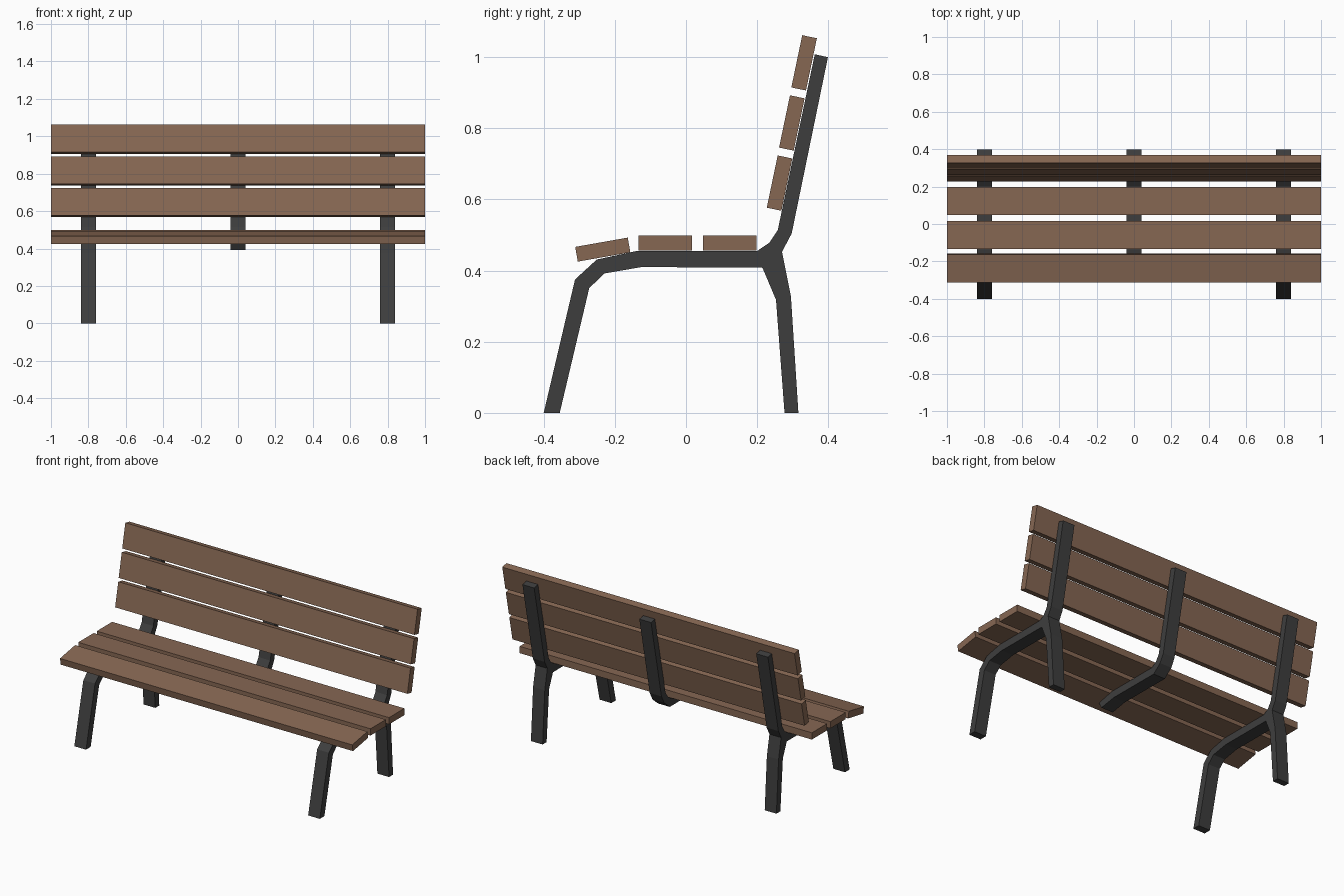
import bpy, bmesh
from math import radians

if "Cube" in bpy.data.objects:
    bpy.data.objects.remove(bpy.data.objects["Cube"])


def material(name, color):
    m = bpy.data.materials.new(name)
    m.diffuse_color = color
    m.use_nodes = True
    m.node_tree.nodes["Principled BSDF"].inputs["Base Color"].default_value = m.diffuse_color
    return m


wood = material("wood", (0.24, 0.136, 0.086, 1))
iron = material("iron", (0.048, 0.048, 0.048, 1))


def finish(name, bm, mat):
    bmesh.ops.recalc_face_normals(bm, faces=bm.faces)
    me = bpy.data.meshes.new(name)
    bm.to_mesh(me)
    bm.free()
    me.materials.append(mat)
    ob = bpy.data.objects.new(name, me)
    bpy.context.collection.objects.link(ob)
    return ob


def bracket(name, outline, x, width=0.08):
    """Extrude a (y, z) side outline along x."""
    bm = bmesh.new()
    face = bm.faces.new([bm.verts.new((x - width / 2, y, z)) for y, z in outline])
    ext = bmesh.ops.extrude_face_region(bm, geom=[face])
    verts = [v for v in ext["geom"] if isinstance(v, bmesh.types.BMVert)]
    bmesh.ops.translate(bm, verts=verts, vec=(width, 0, 0))
    return finish(name, bm, iron)


def slat(name, y, z, tilt):
    """Full-length board, tilted about x."""
    bm = bmesh.new()
    bmesh.ops.create_cube(bm, size=1)
    bmesh.ops.scale(bm, verts=bm.verts, vec=(2, 0.15, 0.042))
    ob = finish(name, bm, wood)
    ob.location = (0, y, z)
    ob.rotation_euler.x = radians(tilt)


# Side outline pieces shared by the end frames and the middle bracket
upper = [(-0.251, 0.431), (-0.139, 0.455), (0.2, 0.455), (0.235, 0.479),
         (0.258, 0.514), (0.362, 1.008), (0.399, 1.0), (0.297, 0.504), (0.27, 0.453)]
under = [(0.215, 0.408), (-0.125, 0.41), (-0.229, 0.392)]
rear_leg = [(0.295, 0.327), (0.316, 0), (0.277, 0), (0.253, 0.318)]
front_leg = [(-0.272, 0.351), (-0.355, 0), (-0.4, 0), (-0.312, 0.375)]

# End frames with legs, and the legless middle bracket
for side, x in (("left", -0.8), ("right", 0.8)):
    bracket(side + "_frame", upper + rear_leg + under + front_leg, x)
bracket("middle_bracket", upper + under, 0)

# Seat boards
slat("seat_slat_front", -0.234, 0.459, 10)
slat("seat_slat_middle", -0.058, 0.477, 0)
slat("seat_slat_rear", 0.123, 0.477, 0)

# Backrest boards
for i in range(3):
    slat(f"back_slat_{i + 1}", 0.263 + 0.0345 * i, 0.646 + 0.169 * i, 78.2)
